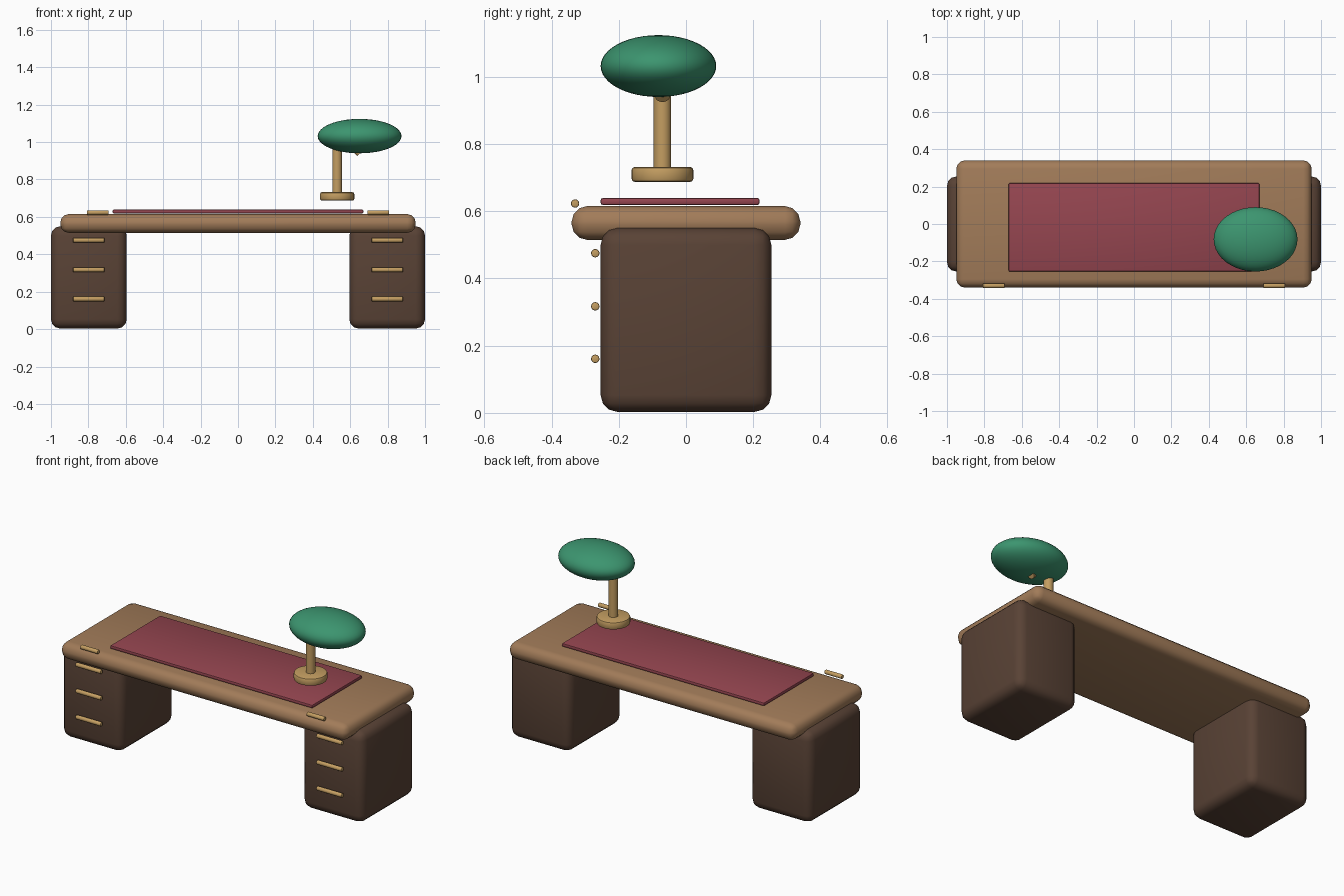
import bpy, math
from mathutils import Vector

if "Cube" in bpy.data.objects:
    bpy.data.objects.remove(bpy.data.objects["Cube"])


def mat(name, r, g, b):
    m = bpy.data.materials.new(name)
    m.diffuse_color = (r, g, b, 1)
    m.use_nodes = True
    m.node_tree.nodes["Principled BSDF"].inputs["Base Color"].default_value = m.diffuse_color
    return m


WOOD = mat("wood", 0.36, 0.20, 0.10)
DARK = mat("dark_wood", 0.10, 0.055, 0.036)
BRASS = mat("brass", 0.55, 0.34, 0.12)
GREEN = mat("green_glass", 0.045, 0.30, 0.16)
RED = mat("leather", 0.30, 0.06, 0.08)


def finish(name, m, bevel=0, segs=3):
    o = bpy.context.object
    o.name = name
    o.data.materials.append(m)
    bpy.ops.object.transform_apply(location=False, rotation=False, scale=True)
    if bevel:
        b = o.modifiers.new("bevel", 'BEVEL')
        b.width, b.segments, b.limit_method = bevel, segs, 'ANGLE'
        bpy.ops.object.modifier_apply(modifier="bevel")
    bpy.ops.object.shade_smooth_by_angle(angle=math.radians(40))
    return o


def box(name, lo, hi, m, bevel, segs=3):
    lo, hi = Vector(lo), Vector(hi)
    bpy.ops.mesh.primitive_cube_add(size=1, location=(lo + hi) / 2)
    bpy.context.object.scale = hi - lo
    return finish(name, m, bevel, segs)


def rod(name, a, b, r, m, bevel=0, verts=24):
    a, b = Vector(a), Vector(b)
    bpy.ops.mesh.primitive_cylinder_add(
        vertices=verts, radius=r, depth=(b - a).length, location=(a + b) / 2,
        rotation=(b - a).to_track_quat('Z', 'Y').to_euler())
    return finish(name, m, bevel, 2)


# Desk top and writing pad
box("desk_top", (-0.95, -0.34, 0.515), (0.95, 0.34, 0.615), WOOD, 0.045)
box("writing_pad", (-0.67, -0.254, 0.619), (0.67, 0.219, 0.639), RED, 0.006, 2)

# Drawer pedestals with their pulls
for side, s in (("left", -1), ("right", 1)):
    x0, x1 = sorted((0.595 * s, 1.0 * s))
    box(side + "_pedestal", (x0, -0.254, 0.003), (x1, 0.254, 0.55), DARK, 0.05)
    for i, z in enumerate((0.161, 0.317, 0.475)):
        rod(f"{side}_drawer_pull_{i + 1}", (0.714 * s, -0.27, z),
            (0.882 * s, -0.27, z), 0.0125, BRASS, 0.004, 16)
    rod(side + "_top_pull", (0.692 * s, -0.33, 0.623),
        (0.808 * s, -0.33, 0.623), 0.0125, BRASS, 0.004, 16)

# Desk lamp
LX, LY = 0.53, -0.07
rod("lamp_base", (LX, LY, 0.687), (LX, LY, 0.732), 0.092, BRASS, 0.01, 32)
rod("lamp_stem", (LX, LY, 0.71), (LX, LY, 1.0), 0.026, BRASS)
rod("lamp_arm", (LX, LY, 1.06), (0.652, LY, 0.94), 0.021, BRASS)
bpy.ops.mesh.primitive_uv_sphere_add(segments=40, ring_count=24, radius=1,
                                     location=(0.65, -0.082, 1.032))
bpy.context.object.scale = (0.224, 0.172, 0.092)
finish("lamp_shade", GREEN)
